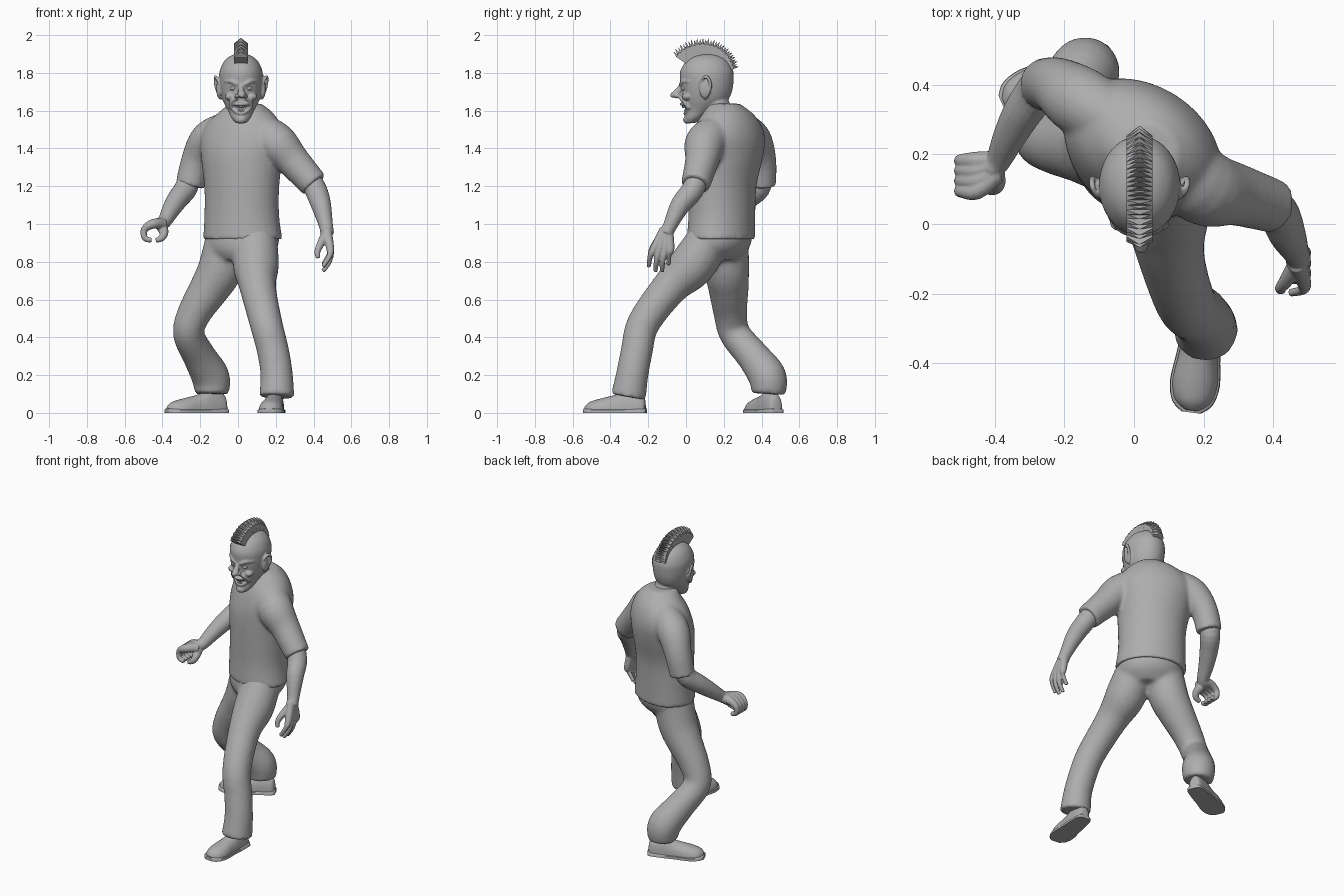
import bpy, bmesh, math
from mathutils import Vector, Matrix

cube = bpy.data.objects.get("Cube")
if cube:
    bpy.data.objects.remove(cube, do_unlink=True)

# One clay grey for the whole figure
GREY = (0.42, 0.42, 0.42, 1)
clay = bpy.data.materials.new("clay grey")
clay.use_nodes = True
clay.diffuse_color = GREY
shader = next(n for n in clay.node_tree.nodes if n.type == 'BSDF_PRINCIPLED')
shader.inputs["Base Color"].default_value = GREY
shader.inputs["Roughness"].default_value = 0.8


def spline(keys, steps=4):
    """Catmull-Rom through tuples of any length."""
    pts = [keys[0]] + list(keys) + [keys[-1]]
    out = []
    for a, b, c, d in zip(pts, pts[1:], pts[2:], pts[3:]):
        for s in range(steps):
            t = s / steps
            out.append([q + t / 2 * (r - p + t * (2 * p - 5 * q + 4 * r - s_ + t * (3 * (q - r) + s_ - p)))
                        for p, q, r, s_ in zip(a, b, c, d)])
    return out + [list(keys[-1])]


def loft(bm, rings):
    rows = [[bm.verts.new(p) for p in ring] for ring in rings]
    n = len(rows[0])
    for a, b in zip(rows, rows[1:]):
        for i in range(n):
            j = (i + 1) % n
            bm.faces.new((a[i], a[j], b[j], b[i]))
    bm.faces.new(rows[0][::-1])
    bm.faces.new(rows[-1])


def around(n):
    return [math.tau * i / n for i in range(n)]


def tube(bm, keys, sides=20):
    """Round limb through (x, y, z, radius) keys."""
    path = spline(keys)
    pos = [Vector(p[:3]) for p in path]
    normal = Vector((0.31, 0.87, 0.39))
    rings = []
    for i, p in enumerate(pos):
        tan = (pos[min(i + 1, len(pos) - 1)] - pos[max(i - 1, 0)]).normalized()
        normal = (normal - tan * normal.dot(tan)).normalized()
        side = tan.cross(normal)
        rings.append([p + path[i][3] * (normal * math.cos(a) + side * math.sin(a)) for a in around(sides)])
    loft(bm, rings)


def stack(bm, keys):
    """Level ellipses from (z, x, y, half width, half depth, turn in degrees) keys."""
    rings = []
    for z, x, y, a, b, turn in spline(keys):
        c, s = math.cos(math.radians(turn)), math.sin(math.radians(turn))
        rings.append([(x + a * math.cos(t) * c - b * math.sin(t) * s,
                       y + a * math.cos(t) * s + b * math.sin(t) * c, z) for t in around(40)])
    loft(bm, rings)


def ball(bm, centre, size):
    bmesh.ops.create_uvsphere(bm, u_segments=20, v_segments=12, radius=1,
                              matrix=Matrix.Translation(centre) @ Matrix.Diagonal((*size, 1)))


def finish(name, bm, voxel=0, relax=3, flat=False):
    bmesh.ops.recalc_face_normals(bm, faces=bm.faces)
    me = bpy.data.meshes.new(name)
    bm.to_mesh(me)
    bm.free()
    me.materials.append(clay)
    if not flat:
        me.shade_smooth()
        me.set_sharp_from_angle(angle=0.8)
    ob = bpy.data.objects.new(name, me)
    bpy.context.collection.objects.link(ob)
    if voxel:
        fuse = ob.modifiers.new("fuse", 'REMESH')
        fuse.mode = 'VOXEL'
        fuse.voxel_size = voxel
        fuse.use_smooth_shade = True
        soft = ob.modifiers.new("soften", 'SMOOTH')
        soft.factor = 0.5
        soft.iterations = relax


# Trousers: pelvis, forward left leg, trailing right leg
bm = bmesh.new()
stack(bm, [(1.0, .025, .185, .19, .15, -25), (.92, .025, .18, .2, .163, -24),
           (.86, .02, .17, .185, .15, -24), (.81, .01, .16, .14, .11, -26)])
tube(bm, [(.095, .14, .95, .11), (.095, .035, .785, .122), (.105, -.085, .665, .097), (.148, -.225, .475, .087),
          (.185, -.26, .33, .085), (.205, -.285, .2, .086), (.205, -.305, .085, .094)], 24)
tube(bm, [(-.045, .21, .95, .12), (-.09, .215, .77, .12), (-.15, .225, .66, .107), (-.23, .235, .53, .09),
          (-.262, .258, .42, .083), (-.205, .355, .3, .088), (-.145, .432, .19, .101), (-.138, .436, .1, .09)], 24)
finish("trousers", bm, 0.011, 12)

# Shirt: twisted trunk with short sleeves
bm = bmesh.new()
stack(bm, [(.92, .025, .185, .217, .172, -25), (1.05, .02, .19, .205, .168, -28),
           (1.2, .02, .193, .207, .17, -30), (1.35, .02, .21, .227, .182, -32),
           (1.45, .025, .222, .242, .175, -32), (1.53, .03, .225, .21, .153, -32),
           (1.59, .04, .22, .15, .12, -30), (1.637, .04, .2, .084, .086, -20)])
tube(bm, [(.1, .19, 1.5, .095), (.2, .105, 1.43, .11), (.29, .085, 1.335, .09), (.403, .05, 1.208, .077)])
tube(bm, [(-.03, .28, 1.52, .085), (-.15, .35, 1.45, .1), (-.217, .395, 1.34, .083), (-.255, .4, 1.203, .077)])
finish("shirt", bm, 0.01, 7)

# Left arm with a hanging open hand
bm = bmesh.new()
tube(bm, [(.36, .07, 1.27, .058), (.412, .035, 1.18, .059), (.44, -.03, 1.1, .053), (.466, -.085, .99, .037),
          (.472, -.105, .95, .037)])
for i in range(4):
    tip = (.785, .75, .75, .775)[i]
    tube(bm, [(.468, -.095 - .006 * i, .97, .028), (.488, -.082 - .029 * i, .87, .021),
              (.484, -.09 - .033 * i, tip + .055, .0145), (.45, -.092 - .035 * i, tip, .0115)], 12)
tube(bm, [(.465, -.12, .94, .027), (.435, -.165, .89, .02), (.42, -.185, .85, .016), (.425, -.19, .82, .012)], 12)
finish("left_arm", bm, 0.0045, 2)

# Right arm with a curled hand
bm = bmesh.new()
tube(bm, [(-.255, .4, 1.26, .058), (-.275, .385, 1.19, .061), (-.32, .32, 1.13, .056), (-.358, .25, 1.07, .047),
          (-.388, .185, 1.015, .037), (-.41, .16, 1.0, .036)])
for i in range(4):
    y = .182 - .029 * i
    tube(bm, [(-.395, .18 - .012 * i, 1.0, .03), (-.452, y, 1.0, .026), (-.496, y, .97, .019),
              (-.493, y - .003, .925, .016), (-.458, y - .006, .914, .013)], 12)
tube(bm, [(-.4, .15, .98, .03), (-.392, .115, .95, .023), (-.405, .1, .925, .018), (-.435, .1, .912, .013)], 12)
finish("right_arm", bm, 0.0045, 3)


# Shoes: domed upper on a flat sole
def shoe(name, heel, toe):
    heel, toe = Vector((*heel, 0)), Vector((*toe, 0))
    along = toe - heel
    across = along.normalized().cross(Vector((0, 0, 1)))
    keys = [(0, .02, .06), (.05, .04, .1), (.3, .052, .118), (.5, .057, .095),
            (.75, .066, .075), (.92, .052, .058), (1, .022, .035)]
    bm = bmesh.new()
    for rim, sole in ((0, False), (.006, True)):
        rings = []
        for t, w, h in spline(keys):
            base = heel + along * t + along.normalized() * rim * (2 * t - 1)
            top = .024 if sole else h
            power = .3 if sole else .75
            rings.append([base + across * (w + rim) * math.cos(a)
                          + Vector((0, 0, top * max(math.sin(a), 0) ** power)) for a in around(28)])
        loft(bm, rings)
    finish(name, bm)


shoe("left_shoe", (.205, -.215), (.165, -.535))
shoe("right_shoe", (-.065, .48), (-.372, .345))

# Head with neck, nose, brows, cheeks, ears and lips
MID = .016
bm = bmesh.new()
stack(bm, [(z, MID, y, a, b, 0) for z, y, a, b in (
    (1.535, .025, .028, .025), (1.56, .042, .05, .05), (1.6, .072, .069, .075), (1.65, .1, .095, .117),
    (1.7, .108, .109, .135), (1.76, .11, .116, .142), (1.81, .11, .113, .14), (1.86, .112, .091, .113),
    (1.89, .112, .056, .071), (1.904, .112, .012, .015))])
tube(bm, [(.035, .19, 1.54, .08), (.03, .16, 1.62, .074), (.02, .14, 1.69, .07)])
tube(bm, [(MID, -.02, 1.74, .012), (MID, -.038, 1.71, .015), (.02, -.055, 1.685, .022), (.02, -.062, 1.677, .018)])
ball(bm, (.02, -.068, 1.682), (.018, .016, .015))
for side in (-1, 1):
    def off(x):
        return MID + side * x
    tube(bm, [(off(.085), .02, 1.755, .008), (off(.05), -.015, 1.755, .012), (off(.016), -.028, 1.736, .011)], 12)
    tube(bm, [(off(.025), -.03, 1.665, .009), (off(.05), -.006, 1.645, .012), (off(.055), .014, 1.61, .01)], 12)
    ball(bm, (off(.056), .005, 1.674), (.03, .026, .02))
    ball(bm, (off(.022), -.042, 1.677), (.013, .014, .011))
    # Ear plate and its raised rim
    ball(bm, (off(.116), .1, 1.715), (.015, .03, .05))
    tube(bm, [(off(.105), .075, 1.72, .008), (off(.125), .085, 1.765, .008), (off(.136), .112, 1.778, .009),
              (off(.134), .13, 1.735, .009), (off(.118), .115, 1.685, .009), (off(.108), .095, 1.665, .01)], 12)
ball(bm, (MID, .01, 1.552), (.03, .026, .022))
lips = [(MID + .05 * math.cos(a), -.025 + .028 * math.cos(a) ** 2 + .01 * (1 - math.sin(a)),
         1.61 + .024 * math.sin(a) + .016 * math.cos(a) ** 2, .009) for a in around(16)]
tube(bm, lips + lips[:1], 10)
finish("head", bm, 0.005, 4)

# Eyes and bared teeth
bm = bmesh.new()
for side in (-1, 1):
    ball(bm, (MID + side * .041, -.008, 1.718), (.018, .017, .012))
finish("eyes", bm)
bm = bmesh.new()
for i in range(-3, 4):
    bend, x = .0022 * i * i, MID + .0115 * i
    ball(bm, (x, -.014 + bend, 1.624 + bend / 2), (.006, .007, .011))
    ball(bm, (x, -.002 + bend, 1.598 + bend), (.006, .008, .009))
finish("teeth", bm)

# Mohawk: a fan of pointed blades over the crown
bm = bmesh.new()
BLADES = 30
root = Vector((MID, .11, 1.775))
for i in range(BLADES):
    t = i / (BLADES - 1)
    a = math.radians(142 - 123 * t)
    reach = .225 - .048 * t + .005 * (i % 2)
    out = Vector((0, math.cos(a), math.sin(a)))
    lean = Vector((0, math.sin(a), -math.cos(a)))
    pts = [root + out * reach]
    for s in (-1, 1):
        for f in (-1, 1):
            pts.append(root + out * .1 + Vector((s * .034, 0, 0)) + lean * f * .008)
            pts.append(root + out * (reach - .03) + Vector((s * .037, 0, 0)) + lean * (f * .007 - .006))
    bmesh.ops.convex_hull(bm, input=[bm.verts.new(p) for p in pts])
finish("mohawk", bm, flat=True)
